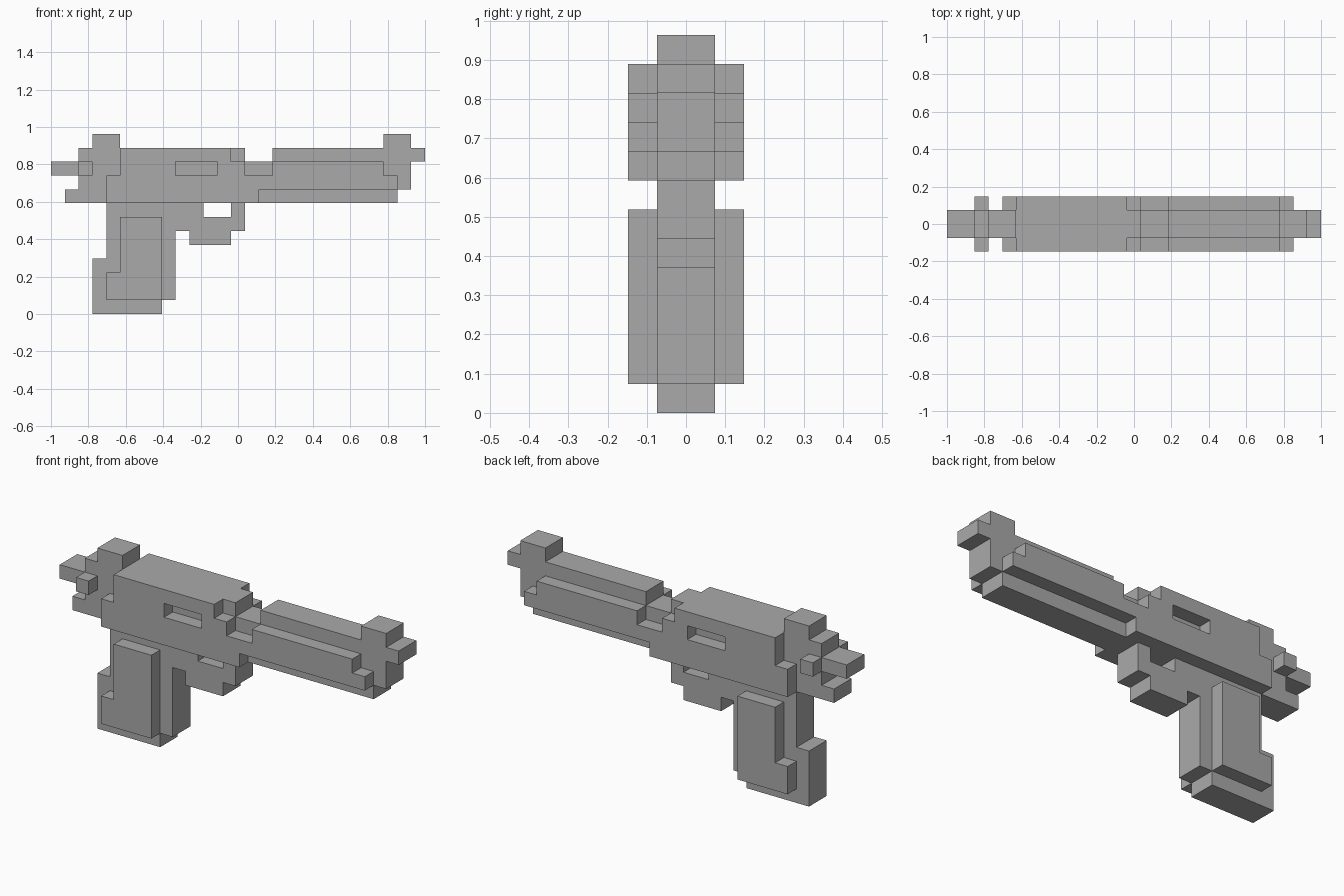
import bpy, bmesh

cube = bpy.data.objects.get("Cube")
if cube:
    bpy.data.objects.remove(cube, do_unlink=True)

# The whole model sits on a block grid: U is one block
U = 2 / 27

grey = bpy.data.materials.new("plain grey")
grey.use_nodes = True
grey.diffuse_color = (0.4, 0.4, 0.4, 1)
grey.node_tree.nodes["Principled BSDF"].inputs["Base Color"].default_value = grey.diffuse_color


def slab(name, outline, y_near, y_far, mirrored=False):
    """Extrude an (x, z) outline given in blocks between two depths."""
    bm = bmesh.new()
    verts = [bm.verts.new((x * U - 1, y_near * U, z * U)) for x, z in outline]
    face = bm.faces.new(verts)
    moved = bmesh.ops.extrude_face_region(bm, geom=[face])["geom"]
    bmesh.ops.translate(bm, vec=(0, (y_far - y_near) * U, 0),
                        verts=[g for g in moved if isinstance(g, bmesh.types.BMVert)])
    bmesh.ops.recalc_face_normals(bm, faces=bm.faces)
    mesh = bpy.data.meshes.new(name)
    bm.to_mesh(mesh)
    bm.free()
    mesh.materials.append(grey)
    obj = bpy.data.objects.new(name, mesh)
    bpy.context.collection.objects.link(obj)
    if mirrored:
        mirror = obj.modifiers.new("both sides", "MIRROR")
        mirror.use_axis = (False, True, False)
    return obj


def box(x0, x1, z0, z1):
    return [(x0, z0), (x1, z0), (x1, z1), (x0, z1)]


def cut(target, name, outline):
    """Cut a rectangular opening right through the target."""
    cutter = slab(name, outline, -3, 3)
    cutter.hide_render = True
    cutter.hide_viewport = True
    cutter.display_type = "WIRE"
    boolean = target.modifiers.new(name, "BOOLEAN")
    boolean.operation = "DIFFERENCE"
    boolean.solver = "EXACT"
    boolean.object = cutter


# Central frame: grip, trigger guard, barrel, muzzle, sights and hammer
grip_and_guard = [(3, 0), (8, 0), (8, 1), (9, 1), (9, 6), (10, 6), (10, 5),
                  (13, 5), (13, 6), (14, 6), (14, 8)]
barrel_and_muzzle = [(25, 8), (25, 9), (26, 9), (26, 11), (27, 11), (27, 12),
                     (26, 12), (26, 13), (24, 13), (24, 12), (16, 12), (16, 11)]
top_and_hammer = [(14, 11), (14, 12), (5, 12), (5, 13), (3, 13), (3, 12), (2, 12),
                  (2, 11), (0, 11), (0, 10), (2, 10), (2, 9), (1, 9), (1, 8)]
grip_back = [(4, 8), (4, 4), (3, 4)]
frame = slab("frame", grip_and_guard + barrel_and_muzzle + top_and_hammer + grip_back, -1, 1)
cut(frame, "trigger_opening", box(11, 13, 7, 8))

# Slide cover and barrel rail on each side, with the ejection port
slide = slab("slide_side",
             [(4, 8), (15, 8), (15, 9), (25, 9), (25, 10), (24, 10), (24, 11), (16, 11),
              (16, 10), (14, 10), (14, 11), (13, 11), (13, 12), (5, 12), (5, 10), (4, 10)],
             -2, -1, mirrored=True)
cut(slide, "ejection_port", box(9, 12, 10, 11))

# Grip panels and the small rear knobs
slab("grip_panel", [(4, 1), (8, 1), (8, 7), (5, 7), (5, 3), (4, 3)], -2, -1, mirrored=True)
slab("rear_knob", box(2, 3, 10, 11), -2, -1, mirrored=True)
